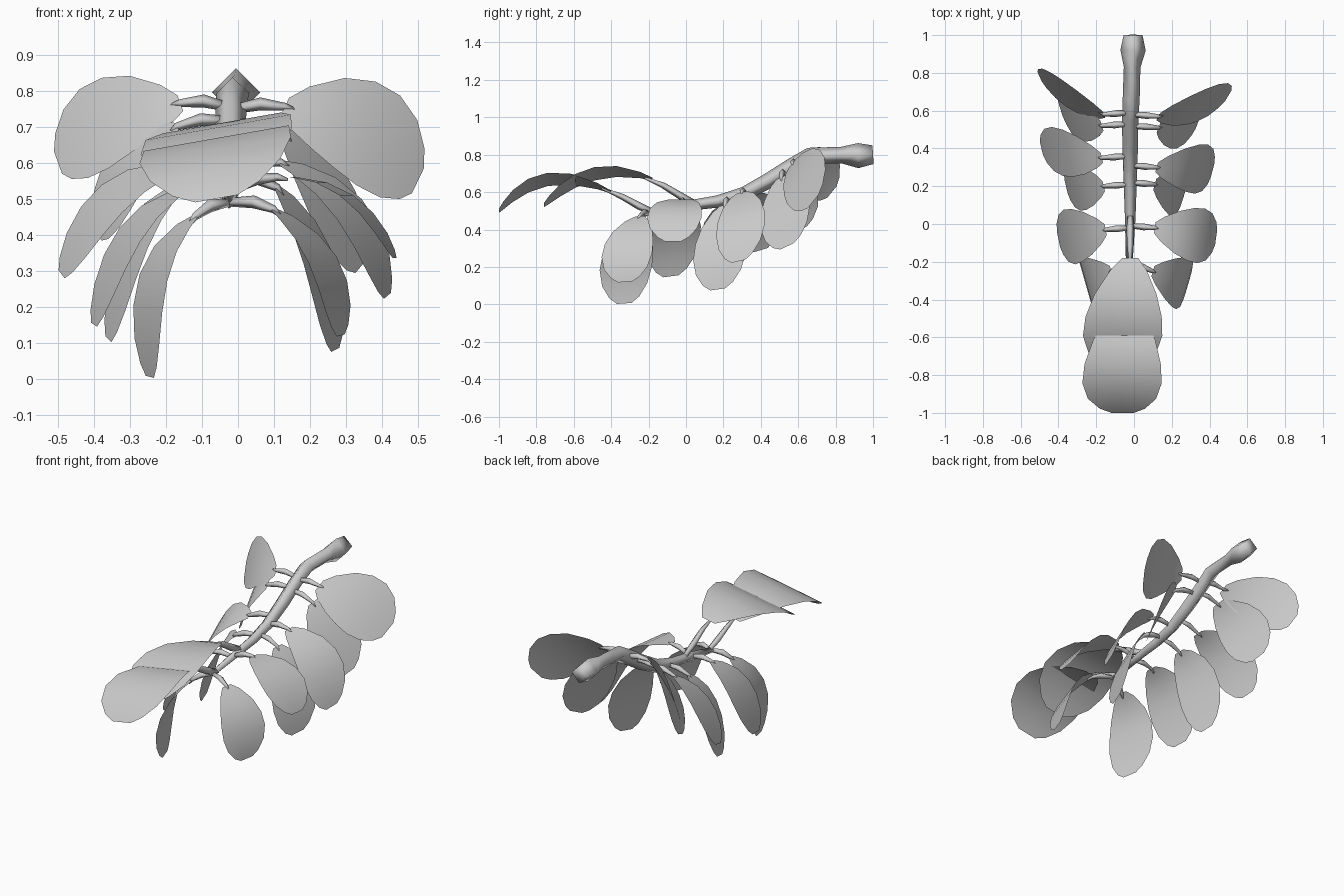
import bpy
from math import cos, sin, tau
from mathutils import Vector as V

if "Cube" in bpy.data.objects:
    bpy.data.objects.remove(bpy.data.objects["Cube"])


def material(name, c):
    m = bpy.data.materials.new(name)
    m.diffuse_color = (c, c, c, 1)
    m.use_nodes = True
    m.node_tree.nodes["Principled BSDF"].inputs["Base Color"].default_value = m.diffuse_color
    return m


GREY = material("light grey", 0.6)


def make(name, verts, faces):
    me = bpy.data.meshes.new(name)
    me.from_pydata([tuple(v) for v in verts], [], faces)
    me.materials.append(GREY)
    for p in me.polygons:
        p.use_smooth = True
    ob = bpy.data.objects.new(name, me)
    bpy.context.collection.objects.link(ob)
    return ob


def tube(name, path, radii, sides=4):
    """Diamond-section tube along a path."""
    pts = [V(p) for p in path]
    verts, faces = [], []
    for i, p in enumerate(pts):
        t = (pts[min(i + 1, len(pts) - 1)] - pts[max(i - 1, 0)]).normalized()
        a = t.cross(V((0, 0, 1))).normalized()
        b = a.cross(t)
        for k in range(sides):
            verts.append(p + (a * cos(tau * k / sides) + b * sin(tau * k / sides)) * radii[i])
    for i in range(len(pts) - 1):
        for k in range(sides):
            n = (k + 1) % sides
            faces.append((i * sides + k, i * sides + n, (i + 1) * sides + n, (i + 1) * sides + k))
    faces.append(tuple(range(sides))[::-1])
    faces.append(tuple(range(len(verts) - sides, len(verts))))
    return make(name, verts, faces)


# Obovate outline: (position along leaf, half width)
OUTLINE = [(0, .2), (.1, .46), (.3, .78), (.5, .96), (.68, 1), (.84, .86), (.95, .57), (1, .28)]


def leaf(name, base, mid, tip, w):
    """Sheet swept along an arc through three points, upper side facing up."""
    b, m, t, w = V(base), V(mid), V(tip), V(w)
    c = 2 * m - (b + t) / 2
    verts, faces = [], []
    for u, h in OUTLINE:
        p = b * (1 - u) ** 2 + c * 2 * u * (1 - u) + t * u * u
        verts += [p - w * h, p, p + w * h]
    up = (m - b).cross(w).z > 0
    for i in range(len(OUTLINE) - 1):
        for k in range(2):
            a = i * 3 + k
            f = (a, a + 3, a + 4, a + 1)
            faces.append(f if up else f[::-1])
    make(name, verts, faces)


# Woody stem with swollen cut end
STEM = [(-.005, 1, .8), (-.005, .92, .795), (-.01, .83, .798), (-.015, .66, .793), (-.02, .56, .735),
        (-.02, .44, .66), (-.02, .31, .59), (-.02, .17, .55), (-.02, .03, .53), (-.025, -.2, .49)]
tube("stem", STEM, [.05, .067, .044, .045, .043, .042, .038, .033, .028, .018])


def stem_at(y):
    for a, b in zip(STEM, STEM[1:]):
        if b[1] <= y <= a[1]:
            return V(a).lerp(V(b), (a[1] - y) / (a[1] - b[1]))
    return V(STEM[-1])


# Side leaves: base, middle, tip, half-width vector
SIDE = {
    "right_leaf_1": ((.13, .57, .755), (.325, .62, .705), (.5, .68, .55), (.06, .1, .125)),
    "right_leaf_2": ((.13, .51, .68), (.24, .525, .53), (.34, .54, .31), (.05, .13, .06)),
    "right_leaf_3": ((.12, .3, .6), (.31, .295, .47), (.415, .28, .23), (.035, .13, .03)),
    "right_leaf_4": ((.11, .21, .53), (.22, .185, .34), (.27, .17, .08), (.04, .14, .02)),
    "right_leaf_5": ((.11, -.02, .56), (.3, -.055, .51), (.435, -.07, .335), (.02, .145, 0)),
    "right_leaf_6": ((.1, -.25, .47), (.235, -.305, .33), (.285, -.325, .12), (.04, .135, .01)),
    "left_leaf_1": ((-.16, .58, .765), (-.34, .675, .73), (-.5, .78, .6), (-.04, .09, .11)),
    "left_leaf_2": ((-.17, .52, .7), (-.3, .56, .59), (-.39, .61, .4), (-.04, .13, .06)),
    "left_leaf_3": ((-.17, .35, .585), (-.35, .375, .5), (-.49, .4, .29), (-.03, .13, .04)),
    "left_leaf_4": ((-.16, .2, .53), (-.28, .2, .39), (-.36, .2, .11), (-.03, .13, .03)),
    "left_leaf_5": ((-.15, -.03, .52), (-.3, -.06, .4), (-.4, -.08, .15), (-.03, .145, .02)),
    "left_leaf_6": ((-.12, -.25, .45), (-.235, -.31, .28), (-.245, -.33, .005), (-.04, .14, .01)),
}
for name, spec in SIDE.items():
    leaf(name, *spec)
    b, m = V(spec[0]), V(spec[1])
    s = stem_at(max(b.y + .01, -.2))
    c = s.lerp(b, .55) + V((0, 0, .012))
    tube(name + "_stalk", [s, c, b, b.lerp(m, .15)], [.012, .018, .011, .004])

# Two end leaves arching forward, with longer stalks
leaf("end_leaf_upper", (-.02, -.18, .67), (-.055, -.49, .698), (-.06, -.76, .53), (.21, 0, .037))
leaf("end_leaf_front", (-.03, -.4, .6), (-.06, -.74, .668), (-.06, -1, .5), (.21, 0, .037))
tube("end_stalk_upper", [(-.02, .05, .54), (-.02, -.03, .58), (-.02, -.12, .635), (-.02, -.22, .675)],
     [.015, .02, .016, .006])
tube("end_stalk_front", [(-.02, -.17, .49), (-.025, -.25, .525), (-.03, -.34, .575), (-.03, -.45, .62)],
     [.016, .02, .016, .006])
